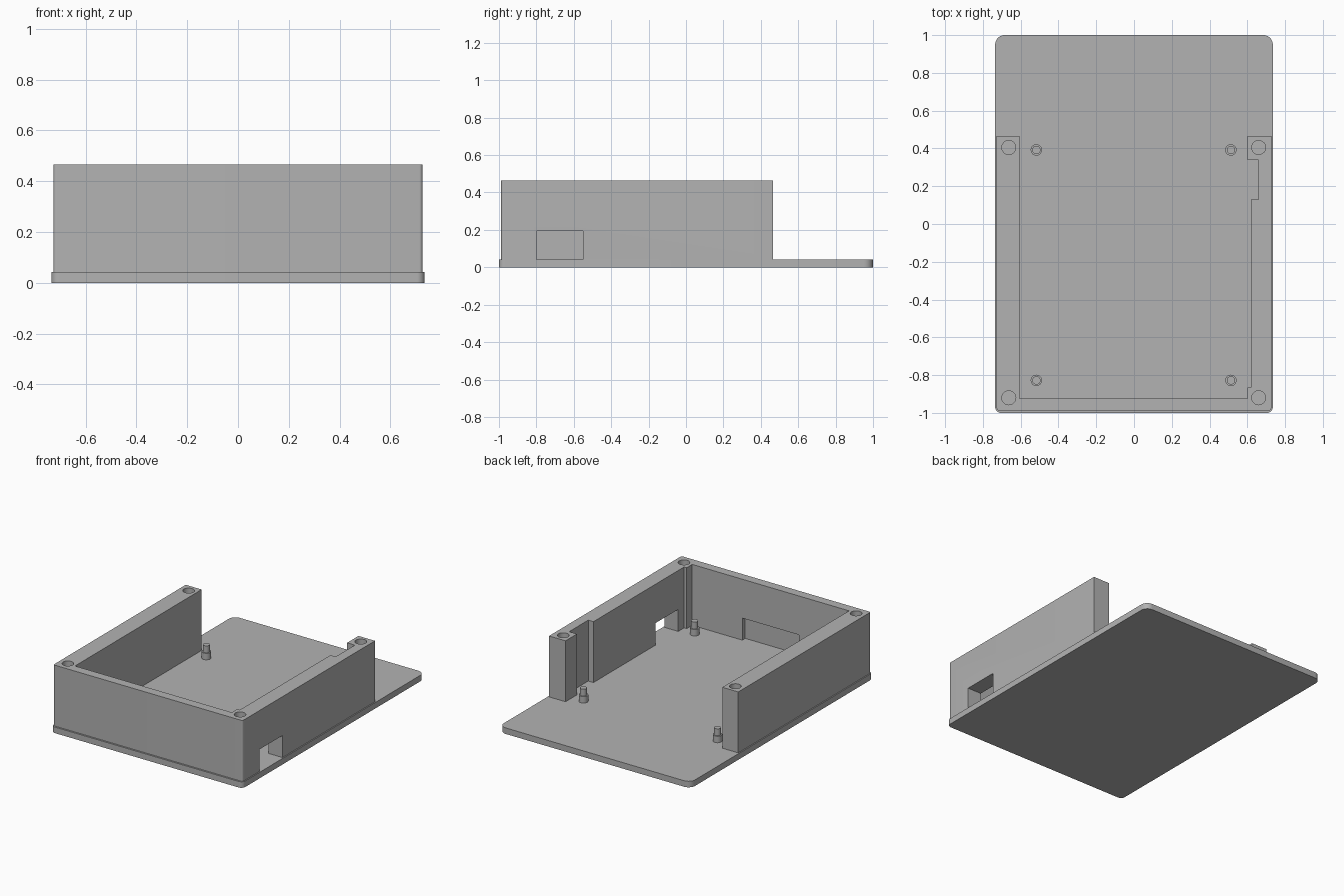
import bpy, bmesh, math

old = bpy.data.objects.get("Cube")
if old:
    bpy.data.objects.remove(old, do_unlink=True)

PLATE_TOP, WALL_TOP = 0.042, 0.465

grey = bpy.data.materials.new("matte grey")
grey.use_nodes = True
COLOUR = (0.45, 0.45, 0.45, 1)
grey.diffuse_color = COLOUR
grey.node_tree.nodes["Principled BSDF"].inputs["Base Color"].default_value = COLOUR


def finish(name, bm):
    bmesh.ops.recalc_face_normals(bm, faces=bm.faces)
    mesh = bpy.data.meshes.new(name)
    bm.to_mesh(mesh)
    bm.free()
    mesh.materials.append(grey)
    obj = bpy.data.objects.new(name, mesh)
    bpy.context.collection.objects.link(obj)
    return obj


def prism(name, outline, z0, z1):
    """Extrude a closed outline upwards."""
    bm = bmesh.new()
    face = bm.faces.new([bm.verts.new((x, y, z0)) for x, y in outline])
    top = bmesh.ops.extrude_face_region(bm, geom=[face])["geom"]
    bmesh.ops.translate(bm, vec=(0, 0, z1 - z0),
                        verts=[v for v in top if isinstance(v, bmesh.types.BMVert)])
    return finish(name, bm)


def box(name, x0, x1, y0, y1, z0, z1):
    return prism(name, [(x0, y0), (x1, y0), (x1, y1), (x0, y1)], z0, z1)


def circle(x, y, r, n=32):
    return [(x + r * math.cos(math.tau * i / n), y + r * math.sin(math.tau * i / n))
            for i in range(n)]


def arc(x, y, r, start, n=8):
    """Quarter circle about a corner centre."""
    return [(x + r * math.cos(math.radians(start + 90 * i / n)),
             y + r * math.sin(math.radians(start + 90 * i / n))) for i in range(n + 1)]


def activate(obj):
    bpy.ops.object.select_all(action="DESELECT")
    obj.select_set(True)
    bpy.context.view_layer.objects.active = obj


def smooth(obj):
    activate(obj)
    bpy.ops.object.shade_smooth_by_angle(angle=math.radians(30))


def cut(obj, cutter):
    activate(obj)
    mod = obj.modifiers.new("cut", "BOOLEAN")
    mod.operation, mod.solver, mod.object = "DIFFERENCE", "EXACT", cutter
    bpy.ops.object.modifier_apply(modifier=mod.name)
    bpy.data.objects.remove(cutter, do_unlink=True)


# Base plate: larger corner radius at the back than at the front
W, RB, RF = 0.735, 0.05, 0.03
plate = prism("base_plate",
              arc(W - RB, 1 - RB, RB, 0) + arc(RB - W, 1 - RB, RB, 90)
              + arc(RF - W, RF - 1, RF, 180) + arc(W - RF, RF - 1, RF, 270),
              0, PLATE_TOP)
smooth(plate)

# U-shaped wall: rounded outer front corners, stepped inside on the left
X, FRONT, BACK, R = 0.727, -0.988, 0.465, 0.013
outline = [(-X, BACK)]
outline += arc(R - X, FRONT + R, R, 180) + arc(X - R, FRONT + R, R, 270)
outline += [(X, BACK), (0.6, BACK), (0.6, 0.34), (0.66, 0.34), (0.66, 0.13),
            (0.62, 0.13), (0.62, -0.865), (0.6, -0.865), (0.6, -0.925),
            (-0.605, -0.925), (-0.605, BACK)]
walls = prism("side_and_front_walls", outline, PLATE_TOP, WALL_TOP)

# Port opening in the left wall and shallow recess inside the front wall
cut(walls, box("port_cutter", 0.5, 0.8, -0.8, -0.55, 0, 0.195))
cut(walls, box("recess_cutter", -0.22, 0.215, -0.957, -0.85, 0, 0.195))

# Blind screw holes in the wall tops
for x in (-0.663, 0.66):
    for y in (-0.92, 0.405):
        cut(walls, prism("hole_cutter", circle(x, y, 0.037), 0.2, 0.5))
smooth(walls)

# Stepped mounting pegs
for side, x in (("right", -0.517), ("left", 0.513)):
    for end, y in (("front", -0.828), ("back", 0.392)):
        smooth(prism(f"peg_base_{end}_{side}", circle(x, y, 0.03), PLATE_TOP, 0.087))
        smooth(prism(f"peg_pin_{end}_{side}", circle(x, y, 0.022), 0.087, 0.135))
